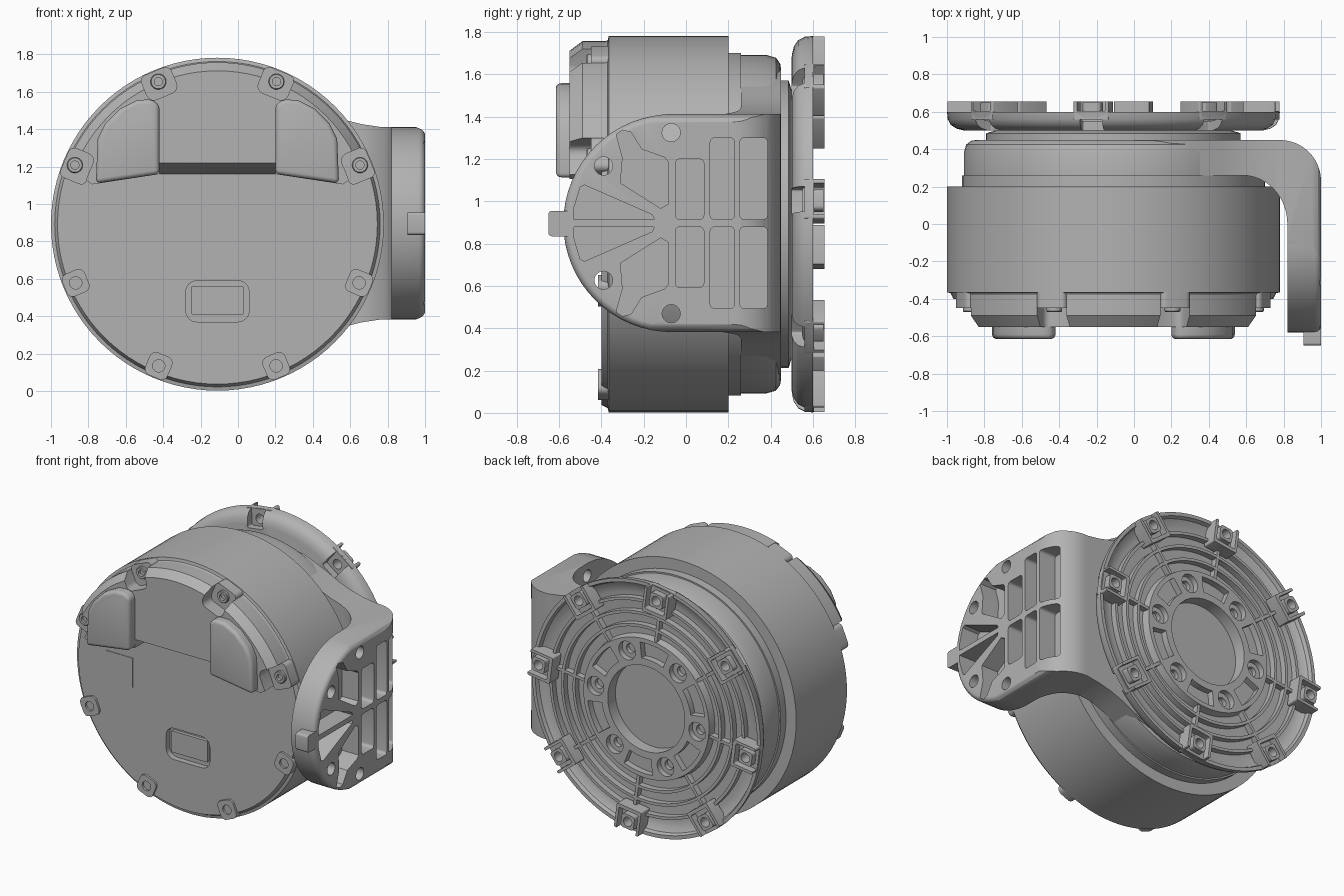
import bpy, bmesh
from math import sin, cos, pi, radians

if "Cube" in bpy.data.objects:
    bpy.data.objects.remove(bpy.data.objects["Cube"], do_unlink=True)

CX, CZ, R = -0.11, 0.892, 0.89      # axis and radius of the drum
grey = bpy.data.materials.new("grey")
grey.use_nodes = True
grey.diffuse_color = (0.45, 0.45, 0.45, 1)
grey.node_tree.nodes["Principled BSDF"].inputs["Base Color"].default_value = (0.45, 0.45, 0.45, 1)


def finish(name, bm):
    bmesh.ops.remove_doubles(bm, verts=bm.verts, dist=1e-5)
    bmesh.ops.recalc_face_normals(bm, faces=bm.faces)
    me = bpy.data.meshes.new(name)
    bm.to_mesh(me)
    bm.free()
    me.materials.append(grey)
    ob = bpy.data.objects.new(name, me)
    bpy.context.collection.objects.link(ob)
    return ob


def lathe(name, profile, x=CX, z=CZ, n=96):
    """Turn a closed (radius, y) profile about the y axis."""
    bm = bmesh.new()
    rings = [[bm.verts.new((x + r * cos(2 * pi * i / n), y, z + r * sin(2 * pi * i / n)))
              for i in range(n)] if r > 0 else [bm.verts.new((x, y, z))] * n
             for r, y in profile]
    for a, b in zip(rings, rings[1:] + rings[:1]):
        for i in range(n):
            j = (i + 1) % n
            vs = list(dict.fromkeys((a[i], a[j], b[j], b[i])))
            if len(vs) > 2:
                bm.faces.new(vs)
    return finish(name, bm)


def prism(name, pts, axis, lo, hi):
    place = {"x": lambda a, b, t: (t, a, b), "y": lambda a, b, t: (a, t, b),
             "z": lambda a, b, t: (a, b, t)}[axis]
    bm = bmesh.new()
    ends = [[bm.verts.new(place(a, b, t)) for a, b in pts] for t in (lo, hi)]
    for e in ends:
        bm.faces.new(e)
    for i in range(len(pts)):
        j = (i + 1) % len(pts)
        bm.faces.new((ends[0][i], ends[0][j], ends[1][j], ends[1][i]))
    return finish(name, bm)


def activate(obs):
    bpy.ops.object.select_all(action="DESELECT")
    for o in obs:
        o.select_set(True)
    bpy.context.view_layer.objects.active = obs[0]


def join(obs):
    activate(obs)
    if len(obs) > 1:
        bpy.ops.object.join()
    return obs[0]


def cut(ob, cutters, op="DIFFERENCE"):
    tool = join(cutters)
    m = ob.modifiers.new("cut", "BOOLEAN")
    m.operation, m.object, m.solver = op, tool, "EXACT"
    m.use_self = len(cutters) > 1
    activate([ob])
    bpy.ops.object.modifier_apply(modifier=m.name)
    bpy.data.objects.remove(tool, do_unlink=True)
    return ob


def bevel(ob, width):
    m = ob.modifiers.new("round", "BEVEL")
    m.width, m.segments, m.limit_method, m.angle_limit = width, 4, "ANGLE", radians(40)
    activate([ob])
    bpy.ops.object.modifier_apply(modifier=m.name)
    return ob


def polar(r, deg):
    return CX + r * cos(radians(deg)), CZ + r * sin(radians(deg))


def arc(x, y, rx, ry, a0, a1, n=12):
    return [(x + rx * cos(radians(a0 + (a1 - a0) * i / n)),
             y + ry * sin(radians(a0 + (a1 - a0) * i / n))) for i in range(n + 1)]


def rrect(c, w, h, r, deg=0):
    """Rounded rectangle, turned by deg about its centre."""
    ca, sa = cos(radians(deg)), sin(radians(deg))
    pts = []
    for k, (sx, sy) in enumerate(((1, 1), (-1, 1), (-1, -1), (1, -1))):
        pts += arc(sx * (w / 2 - r), sy * (h / 2 - r), r, r, 90 * k, 90 * k + 90, 4)
    return [(c[0] + x * ca - y * sa, c[1] + x * sa + y * ca) for x, y in pts]


def circle(c, r, n=24):
    return arc(c[0], c[1], r, r, 0, 360 * (n - 1) / n, n - 1)


def radial(name, r0, r1, width, deg, lo, hi, rnd=0.01):
    """Block reaching from r0 to r1 along the direction deg."""
    return prism(name, rrect(polar((r0 + r1) / 2, deg), r1 - r0, width, rnd, deg), "y", lo, hi)


# Drum with its connector recess
drum = lathe("drum", [(0, -.4), (.855, -.4), (.87, -.37), (R, -.365), (R, .2), (0, .2)])
cut(drum, [prism("port_cut", rrect((-.11, .48), .34, .22, .06), "y", -.5, -.36)])
port = prism("port_plug", rrect((-.11, .485), .28, .15, .005), "y", -.385, -.35)
label = prism("label_plate", rrect((-.645, .895), .21, .21, .002), "y", -.404, -.395)

# Front screws: low bosses below, deep notched tabs above
screw_angles = [22.5 + 45 * k for k in range(8)]
upper, lower = screw_angles[:4], screw_angles[4:]
bosses = join([prism("screw_bosses", rrect(polar(.82, a), .13, .13, .035, a), "y", -.415, -.3)
               for a in lower])
cut(bosses, [prism("hole", circle(polar(.82, a), .033), "y", -.5, -.36) for a in lower])
tabs = join([prism("cover_tabs", rrect(polar(.81, a), .15, .17, .03, a), "y", -.45, -.36)
             for a in upper])
screws = join([lathe("screws", [(.022, -.44), (.022, -.47), (.038, -.47), (.042, -.465),
                                (.042, -.44)], *polar(.825, a), n=24) for a in upper])

# Raised upper cover with sloping lower lip and two rounded pods
cover = lathe("upper_cover", [(0, -.55), (.82, -.55), (.865, -.49), (.865, -.38), (0, -.38)])
outline = [(-1.1, 1.3), (-.88, 1.17), (-.78, 1.105), (-.42, 1.16)]
outline += [(2 * CX - x, z) for x, z in reversed(outline)] + [(.9, 1.9), (-1.1, 1.9)]
cut(cover, [prism("cover_outline", outline, "y", -.7, -.3)], "INTERSECT")
cut(cover, [prism("lip", [(-.6, 1.1), (-.6, 1.24), (-.4, 1.16), (-.4, 1.1)], "x", -.42, .2)])
cut(cover, [radial("notch", .74, 1.0, .17, a, -.7, -.449, .04) for a in upper])
for side in ("right", "left"):
    pts = [(-.76, 1.11), (-.75, 1.35), (-.71, 1.43), (-.63, 1.51), (-.54, 1.555),
           (-.46, 1.56), (-.42, 1.53), (-.42, 1.16)]
    if side == "left":
        pts = [(2 * CX - x, z) for x, z in pts]
    bevel(prism(side + "_pod", pts, "y", -.615, -.4), .045)

# Bracket ring behind the drum
lathe("bracket_ring", [(0, .19), (.81, .19), (.81, .26), (.8, .26), (.8, .38), (.787, .425),
                       (.76, .445), (.73, .45), (0, .45)])

# Side arm: bent section trimmed by its front and side outlines
AZ, H = .897, .515
section = [(0, .449)] + arc(.78, .229, .22, .22, 90, 0) + [(1, -.7), (.82, -.7)]
section += arc(.58, 0, .24, .26, 0, 90) + [(0, .26)]
arm = prism("side_arm", section, "z", 0, 1.8)
half = [(-.11, .75), (.2, .71), (.37, .64), (.47, .59), (.56, .555), (.66, .53), (.76, H),
        (.95, H), (.985, .5), (1.01, .465)]
cut(arm, [prism("flare", [(x, AZ + z) for x, z in half] + [(x, AZ - z) for x, z in reversed(half)],
                "y", -1, 1)], "INTERSECT")
nose = arc(-.065, AZ, H, H, 90, 270, 32)
nose = [(.6, AZ + .8), (-.065, AZ + .8)] + nose + [(-.065, AZ - .8), (.6, AZ - .8)]
cut(arm, [bevel(prism("nose", nose, "x", -.5, 1.001), .035)], "INTERSECT")

# Lightening pockets and holes in the arm
pockets = []
for s in (1, -1):
    shapes = [rrect((y, AZ + s * (.018 + h / 2)), w, h, .02)
              for y, w, h in ((.017, .135, .285), (.172, .115, .385), (.32, .13, .385))]
    shapes += [[(y, AZ + s * z) for y, z in p] for p in (
        [(-.53, .018), (-.53, .07), (-.5, .17), (-.48, .18), (-.16, .04), (-.15, .018)],
        [(-.33, .42), (-.3, .44), (-.26, .43), (-.21, .35), (-.1, .31), (-.085, .29),
         (-.085, .09), (-.12, .07), (-.31, .19), (-.3, .31)])]
    pockets += [prism("pocket", p, "x", .87, 1.1) for p in shapes]
    pockets += [prism("hole", circle((y, AZ + s * z), .043), "x", .7, 1.1)
                for y, z in ((-.39, .27), (-.07, .428))]
cut(arm, pockets)
prism("arm_tab", rrect((-.59, .895), .12, .12, .015), "x", .905, 1)

# Rear flange: spacer, dished disc with ring ribs, and hub
lathe("spacer", [(0, .44), (.68, .44), (.68, .485), (.6, .51), (0, .51)])
tab_angles = [7.8 + 45 * k for k in range(8)]
flange = lathe("rear_flange", [(0, .495), (.8, .5), (.84, .51), (.87, .53), (.885, .56),
                               (R, .6), (.865, .6), (.855, .575), (.82, .555), (.78, .55),
                               (.5, .55), (.49, .6), (.3, .6), (.3, .515), (0, .515)])
cutters = [radial("notch", .77, 1.0, .12, a, .4, .57) for a in tab_angles]
for k in range(6):
    a = 8 + 60 * k
    cutters.append(prism("counterbore", circle(polar(.4, a), .065), "y", .56, .7))
    cutters.append(prism("bore", circle(polar(.4, a), .033), "y", .53, .57))
    lo, hi = a + 16, a + 44
    cutters.append(prism("hub_pocket", arc(CX, CZ, .46, .46, lo, hi)
                         + arc(CX, CZ, .35, .35, hi, lo), "y", .555, .7))
cut(flange, cutters)
join([lathe("ring_ribs", [(r, .54), (r, .592), (r + .02, .592), (r + .02, .54)])
      for r in (.56, .65, .74)])
join([radial("spoke_ribs", .48, .75, .022, a, .54, .591, .002) for a in tab_angles])

# Rear tabs: open boxes with a drilled post inside
boxes = join([radial("rear_tabs", .71, .885, .19, a, .56, .655) for a in tab_angles])
cut(boxes, [radial("recess", .735, .95, .15, a, .605, .7) for a in tab_angles])
posts = join([radial("rear_posts", .765, .865, .1, a, .59, .65, .02) for a in tab_angles])
for ob in (boxes, posts):
    cut(ob, [prism("hole", circle(polar(.815, a), .033), "y", .4, .8) for a in tab_angles])

# Smooth curved faces, keep edges crisp
for ob in list(bpy.context.scene.objects):
    if ob.type == "MESH" and ob.data.materials and ob.data.materials[0] == grey:
        activate([ob])
        bpy.ops.object.shade_smooth_by_angle(angle=radians(30))
